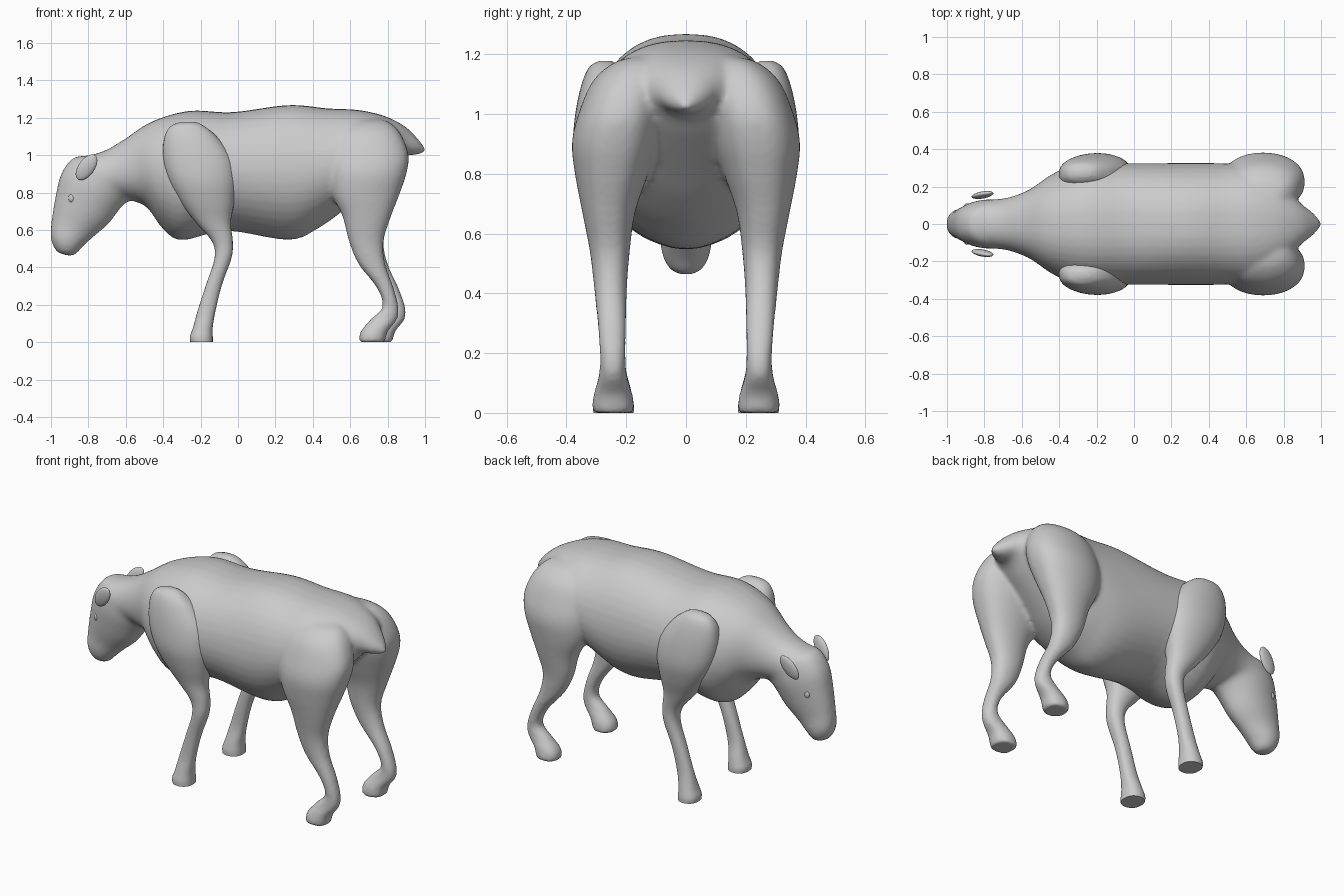
import bpy, bmesh, math
from mathutils import Vector, Euler

SEG = 40
SUB = 5


def catmull(rows):
    """Smoothly resample a list of number rows."""
    out = []
    n = len(rows)
    for i in range(n - 1):
        a, b, c, d = (rows[max(0, min(n - 1, i + k))] for k in (-1, 0, 1, 2))
        for s in range(SUB):
            t = s / SUB
            out.append([0.5 * (2 * q + (r - p) * t + (2 * p - 5 * q + 4 * r - u) * t * t
                        + (3 * q - p - 3 * r + u) * t ** 3)
                        for p, q, r, u in zip(a, b, c, d)])
    out.append(list(rows[-1]))
    return out


def finish(name, bm):
    bmesh.ops.recalc_face_normals(bm, faces=bm.faces)
    me = bpy.data.meshes.new(name)
    bm.to_mesh(me)
    bm.free()
    ob = bpy.data.objects.new(name, me)
    bpy.context.collection.objects.link(ob)
    bpy.context.view_layer.objects.active = ob
    ob.select_set(True)
    bpy.ops.object.shade_smooth_by_angle(angle=math.radians(50))
    ob.select_set(False)
    return ob


def loft(name, sections, p_a, p_b):
    """Each section: x1, z1, x2, z2 (ends of the ring's long axis), y centre, half width."""
    bm = bmesh.new()
    rings = []
    for x1, z1, x2, z2, yc, w in catmull(sections):
        a, b = Vector((x1, yc, z1)), Vector((x2, yc, z2))
        mid, half = (a + b) / 2, (a - b) / 2
        ring = []
        for k in range(SEG):
            t = 2 * math.pi * k / SEG
            s, c = math.sin(t), math.cos(t)
            p = p_a if c > 0 else p_b
            y = math.copysign(abs(s) ** p, s) * max(w, 0.004)
            ring.append(bm.verts.new(mid + half * c + Vector((0, y, 0))))
        rings.append(ring)
    for r, q in zip(rings, rings[1:]):
        for k in range(SEG):
            j = (k + 1) % SEG
            bm.faces.new((r[k], r[j], q[j], q[k]))
    bm.faces.new(rings[0])
    bm.faces.new(rings[-1])
    return finish(name, bm)


def leg(name, rows, side, shift=0.0):
    """Rows: z, front x, back x, inner y, outer y."""
    secs = []
    for z, xf, xb, yi, yo in rows:
        d = shift * max(0, min(1, (0.55 - z) / 0.4))
        secs.append((xf + d, z, xb + d, z, side * (yi + yo) / 2, (yo - yi) / 2))
    return loft(name, secs, 0.8, 0.8)


def ellipsoid(name, loc, radii, rot=(0, 0, 0)):
    bm = bmesh.new()
    bmesh.ops.create_uvsphere(bm, u_segments=24, v_segments=14, radius=1)
    m = Euler(rot).to_matrix()
    for v in bm.verts:
        v.co = m @ Vector(a * b for a, b in zip(v.co, radii)) + Vector(loc)
    return finish(name, bm)


# Head, neck, trunk and tail in one skin: top x,z / bottom x,z / centre / half width
body = loft("body", [
    (-0.965, 0.48, -0.90, 0.46, 0, 0.035),
    (-0.987, 0.513, -0.865, 0.472, 0, 0.062),
    (-1.002, 0.57, -0.83, 0.51, 0, 0.082),
    (-0.995, 0.66, -0.77, 0.565, 0, 0.09),
    (-0.975, 0.78, -0.69, 0.635, 0, 0.112),
    (-0.945, 0.90, -0.625, 0.72, 0, 0.13),
    (-0.88, 0.985, -0.58, 0.755, 0, 0.132),
    (-0.79, 1.0, -0.54, 0.748, 0, 0.14),
    (-0.70, 1.03, -0.50, 0.73, 0, 0.16),
    (-0.60, 1.09, -0.465, 0.695, 0, 0.195),
    (-0.46, 1.18, -0.40, 0.605, 0, 0.27),
    (-0.26, 1.237, -0.30, 0.545, 0, 0.33),
    (-0.03, 1.23, -0.06, 0.595, 0, 0.325),
    (0.27, 1.268, 0.27, 0.547, 0, 0.326),
    (0.48, 1.25, 0.43, 0.61, 0, 0.325),
    (0.63, 1.243, 0.57, 0.71, 0, 0.315),
    (0.75, 1.22, 0.68, 0.81, 0, 0.27),
    (0.84, 1.185, 0.80, 0.92, 0, 0.185),
    (0.91, 1.14, 0.875, 0.99, 0, 0.11),
    (0.97, 1.077, 0.94, 1.0, 0, 0.06),
    (1.005, 1.03, 0.99, 1.01, 0, 0.012)], 0.83, 1.12)

front_rows = [
    (1.178, -0.30, -0.23, 0.25, 0.29),
    (1.155, -0.36, -0.18, 0.22, 0.325),
    (1.09, -0.395, -0.105, 0.18, 0.352),
    (0.98, -0.40, -0.03, 0.15, 0.373),
    (0.86, -0.37, -0.01, 0.14, 0.378),
    (0.75, -0.31, -0.02, 0.15, 0.355),
    (0.64, -0.225, -0.038, 0.18, 0.32),
    (0.54, -0.14, -0.028, 0.195, 0.30),
    (0.45, -0.125, -0.035, 0.20, 0.295),
    (0.31, -0.17, -0.085, 0.205, 0.285),
    (0.17, -0.215, -0.12, 0.205, 0.285),
    (0.08, -0.24, -0.135, 0.185, 0.30),
    (0.03, -0.257, -0.135, 0.175, 0.31),
    (0.0, -0.255, -0.135, 0.175, 0.31)]

hind_rows = [
    (1.195, 0.66, 0.74, 0.11, 0.15),
    (1.175, 0.58, 0.81, 0.09, 0.235),
    (1.11, 0.515, 0.872, 0.07, 0.312),
    (1.0, 0.482, 0.912, 0.08, 0.36),
    (0.90, 0.482, 0.90, 0.095, 0.382),
    (0.79, 0.503, 0.863, 0.13, 0.37),
    (0.67, 0.56, 0.817, 0.17, 0.347),
    (0.54, 0.593, 0.778, 0.188, 0.322),
    (0.42, 0.643, 0.787, 0.197, 0.308),
    (0.29, 0.743, 0.832, 0.20, 0.296),
    (0.19, 0.773, 0.857, 0.202, 0.288),
    (0.125, 0.712, 0.852, 0.197, 0.292),
    (0.06, 0.657, 0.802, 0.178, 0.31),
    (0.012, 0.647, 0.788, 0.173, 0.314),
    (0.0, 0.652, 0.783, 0.175, 0.312)]

for side, word in ((-1, "near"), (1, "far")):
    # Legs, with the far hind leg set slightly further back
    leg("front_leg_" + word, front_rows, side)
    hind = leg("hind_leg_" + word, hind_rows, side, 0.04 if side > 0 else 0.0)
    hind.select_set(True)
    # Ears and eyes
    ear = ellipsoid("ear_" + word, (-0.81, side * 0.155, 0.935), (0.043, 0.018, 0.08),
                    (side * -0.15, math.radians(36), 0))
    ellipsoid("eye_" + word, (-0.89, side * 0.099, 0.77), (0.017, 0.012, 0.022))

# Fuse haunches into the trunk so the rump flows without a seam
for word in ("near", "far"):
    bpy.data.objects["hind_leg_" + word].select_set(True)
body.select_set(True)
bpy.context.view_layer.objects.active = body
bpy.ops.object.join()
body.modifiers.clear()
remesh = body.modifiers.new("fuse", 'REMESH')
remesh.mode = 'VOXEL'
remesh.voxel_size = 0.012
remesh.use_smooth_shade = True
relax = body.modifiers.new("relax", 'SMOOTH')
relax.factor = 0.5
relax.iterations = 10
for name in ("fuse", "relax"):
    bpy.ops.object.modifier_apply(modifier=name)
body.name = "body_and_hind_legs"
